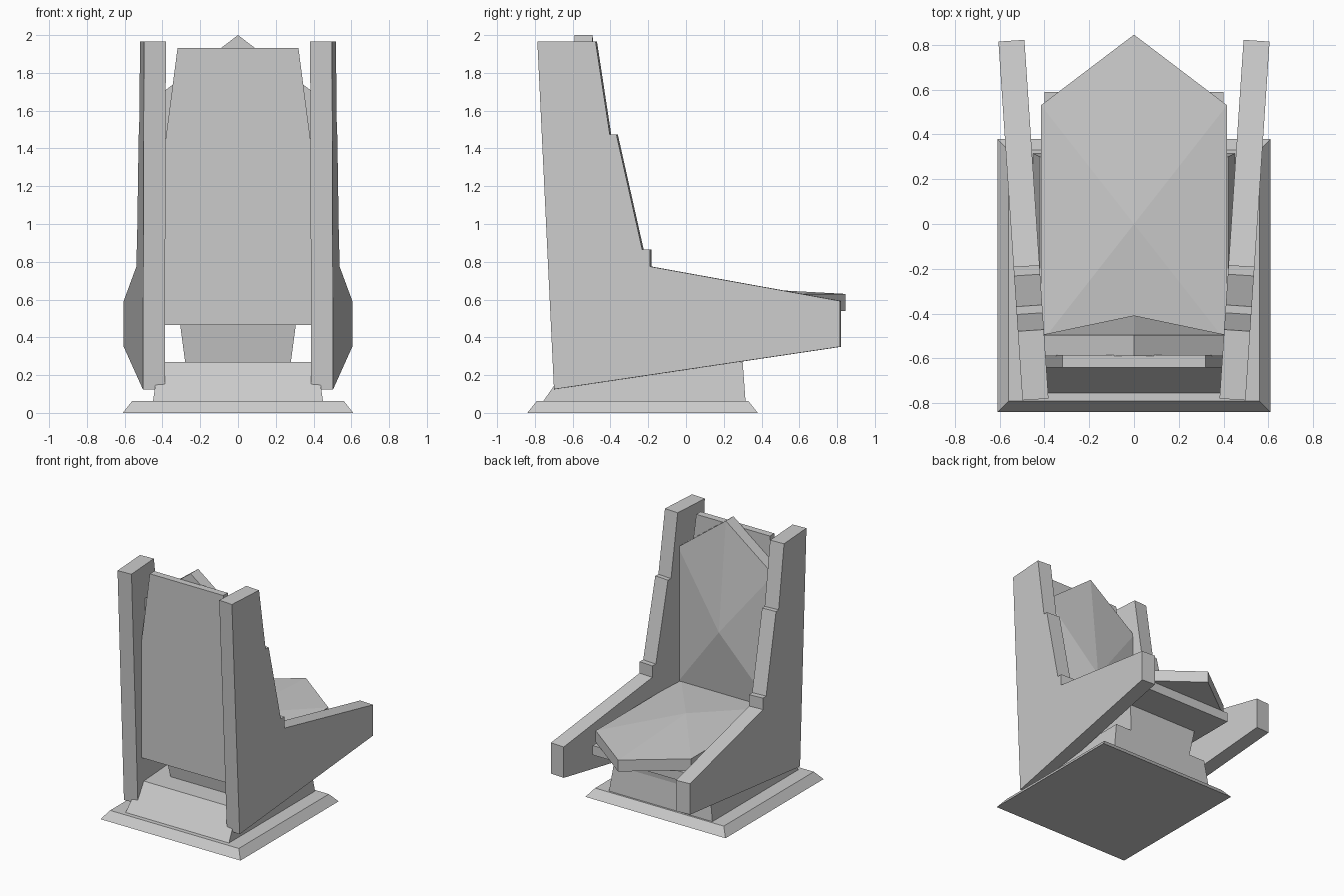
import bpy
import bmesh
from mathutils import Vector

if "Cube" in bpy.data.objects:
    bpy.data.objects.remove(bpy.data.objects["Cube"])


def finish(name, bm):
    bmesh.ops.recalc_face_normals(bm, faces=bm.faces)
    mesh = bpy.data.meshes.new(name)
    bm.to_mesh(mesh)
    bm.free()
    obj = bpy.data.objects.new(name, mesh)
    bpy.context.collection.objects.link(obj)
    return obj


def loft(name, bottom, top, apex=None):
    """Join two matching outlines; apex turns the top cap into a fan."""
    bm = bmesh.new()
    a = [bm.verts.new(p) for p in bottom]
    b = [bm.verts.new(p) for p in top]
    n = len(a)
    bm.faces.new(a)
    tip = bm.verts.new(apex) if apex else None
    if not tip:
        bm.faces.new(b)
    for i in range(n):
        j = (i + 1) % n
        bm.faces.new((a[i], a[j], b[j], b[i]))
        if tip:
            bm.faces.new((b[i], b[j], tip))
    return finish(name, bm)


def rect(x, y0, y1, z):
    return [(-x, y0, z), (x, y0, z), (x, y1, z), (-x, y1, z)]


# Stepped foot
loft("plinth", rect(0.61, -0.84, 0.38, 0), rect(0.56, -0.79, 0.33, 0.063))
loft("pedestal", rect(0.45, -0.755, 0.315, 0.063), rect(0.42, -0.61, 0.30, 0.27))
loft("column", rect(0.28, -0.44, 0.30, 0.27), rect(0.306, -0.47, 0.325, 0.466))
loft("seat_frame", rect(0.40, -0.585, 0.59, 0.466), rect(0.40, -0.585, 0.59, 0.54))

# Pointed cushions with a raised centre
outline = [(-0.415, -0.53), (0.415, -0.53), (0.415, 0.53), (0, 0.845), (-0.415, 0.53)]
loft("seat_cushion",
     [(x, y, 0.54) for x, y in outline],
     [(x, y, 0.63) for x, y in outline],
     (0, 0, 0.676))
loft("back_cushion",
     [(x, -0.59, v + 1.155) for x, v in outline],
     [(x, -0.495, v + 1.155) for x, v in outline],
     (0, -0.408, 1.155))

# Back panel with tapered upper corners
panel = [(-0.40, 0.466), (0.40, 0.466), (0.40, 1.32), (0.32, 1.932),
         (-0.32, 1.932), (-0.40, 1.32)]
loft("back_panel", [(x, -0.64, z) for x, z in panel], [(x, -0.585, z) for x, z in panel])

# Side panels with stepped uprights and arms, splayed outward to the front
profile = [(-0.695, 0.125), (-0.783, 1.965), (-0.475, 1.965), (-0.40, 1.475),
           (-0.365, 1.475), (-0.228, 0.865), (-0.187, 0.865), (-0.187, 0.775),
           (0.818, 0.593), (0.818, 0.35)]
for name, s in (("left_side_panel", -1), ("right_side_panel", 1)):
    def wall(offset):
        return [Vector((s * (0.44 + 0.067 * (y + 0.78) + offset), y - 0.067 * offset, z))
                for y, z in profile]
    loft(name, wall(-0.058), wall(0.058))
